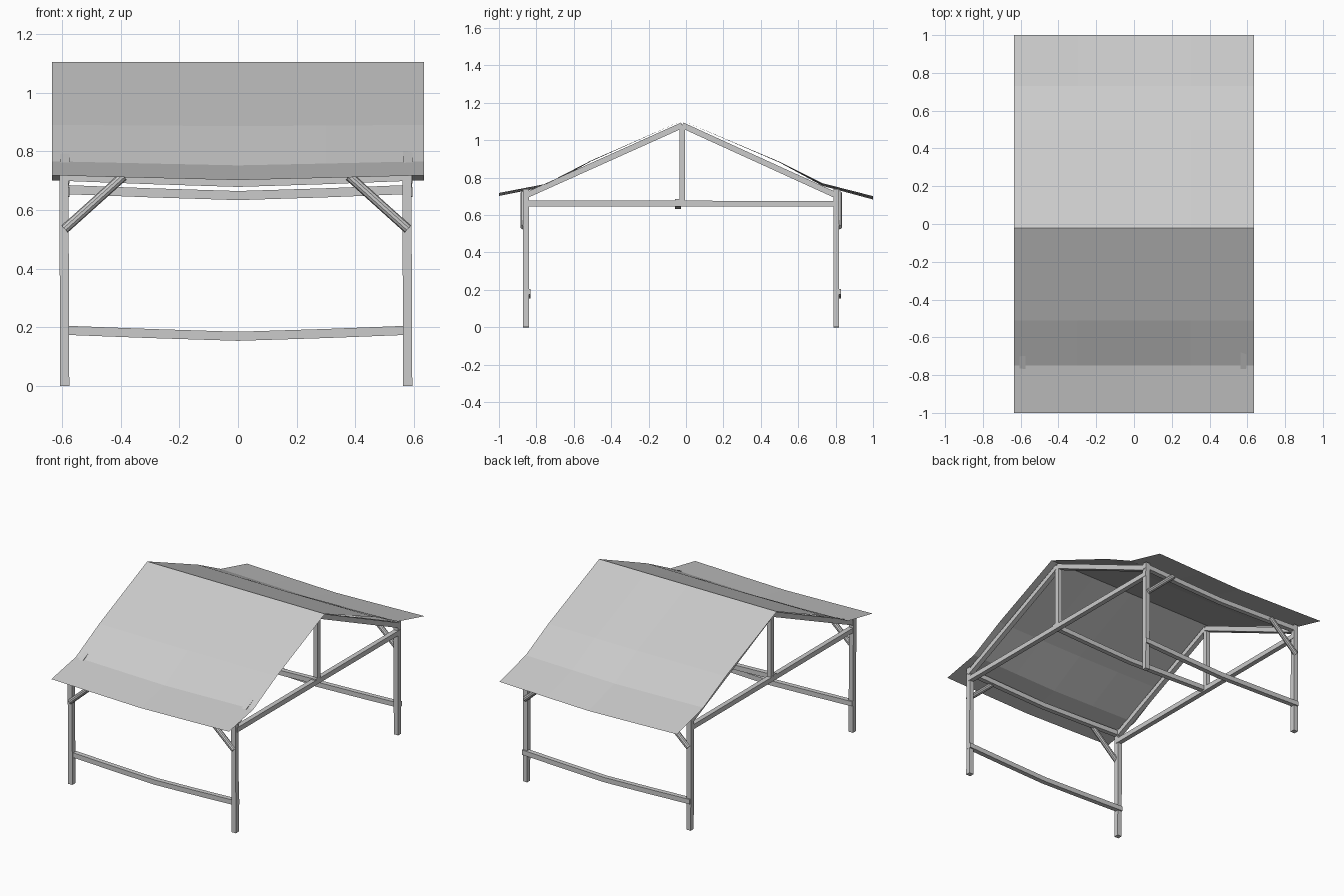
import bpy, bmesh
from mathutils import Vector

if "Cube" in bpy.data.objects:
    bpy.data.objects.remove(bpy.data.objects["Cube"])

W = 0.031          # timber thickness
FRONT, BACK = -0.855, 0.803
RIDGE_Y = -0.02
LEFT, RIGHT = -0.591, 0.579


def make_object(name, bm):
    bmesh.ops.recalc_face_normals(bm, faces=bm.faces)
    mesh = bpy.data.meshes.new(name)
    bm.to_mesh(mesh)
    bm.free()
    ob = bpy.data.objects.new(name, mesh)
    bpy.context.collection.objects.link(ob)
    return ob


def timber(name, points, w=W):
    """Square timber swept along a path of points."""
    pts = [Vector(p) for p in points]
    d = (pts[-1] - pts[0]).normalized()
    ref = Vector((1, 0, 0)) if abs(d.x) < 0.3 else Vector((0, 1, 0))
    up = d.cross(ref).normalized() * w / 2
    side = up.cross(d).normalized() * w / 2
    bm = bmesh.new()
    rings = [[bm.verts.new(p + up * a + side * b)
              for a, b in ((1, 1), (1, -1), (-1, -1), (-1, 1))] for p in pts]
    for r, s in zip(rings, rings[1:]):
        for i in range(4):
            j = (i + 1) % 4
            bm.faces.new((r[i], r[j], s[j], s[i]))
    bm.faces.new(rings[0])
    bm.faces.new(rings[-1])
    return make_object(name, bm)


def sagging(name, y, z, drop=0.021):
    """Lengthwise timber drooping in the middle."""
    path = ((LEFT - 0.015, 0), (-0.3, 0.55), (0, 1), (0.3, 0.55), (RIGHT + 0.015, 0))
    return timber(name, [(x, y, z - drop * s) for x, s in path])


def brace(name, a, b):
    """Round diagonal pole."""
    a, b = Vector(a), Vector(b)
    bpy.ops.mesh.primitive_cylinder_add(vertices=10, radius=0.016,
                                        depth=(b - a).length, location=(a + b) / 2)
    ob = bpy.context.object
    ob.name = name
    ob.rotation_euler = (b - a).to_track_quat('Z', 'Y').to_euler()
    bpy.ops.object.shade_smooth_by_angle()


# End frames: posts, tie beam, king post and rafters
for side, x in (("left", LEFT), ("right", RIGHT)):
    for end, y in (("front", FRONT), ("back", BACK)):
        timber(f"{end}_{side}_post", [(x, y, 0), (x - 0.003, y, 0.74)])
        timber(f"{end}_{side}_rafter", [(x, y, 0.705), (x, RIDGE_Y, 1.08)])
    timber(f"{side}_tie_beam", [(x, FRONT, 0.662), (x, BACK + 0.015, 0.66)])
    timber(f"{side}_king_post", [(x, RIDGE_Y, 0.65), (x, RIDGE_Y, 1.08)], 0.029)

# Sagging rails, eave beams and the middle beam
for end, y, out in (("front", FRONT, -1), ("back", BACK, 1)):
    sagging(f"{end}_rail", y + 0.009, 0.19)
    sagging(f"{end}_eave_beam", y, 0.715)
    # Corner braces on the outside of the posts
    for side, x, s in (("left", LEFT, 1), ("right", RIGHT, -1)):
        brace(f"{end}_{side}_brace", (x, y + out * 0.015, 0.535),
              (x + s * 0.2, y + out * 0.015, 0.715))
sagging("middle_beam", RIDGE_Y - 0.022, 0.67)

# Thin roof sheet: (y, z, sag at the middle)
profile = [(-1.0, 0.718, 0.016), (-0.75, 0.766, 0.014), (-0.51, 0.89, 0.004),
           (RIDGE_Y, 1.105, 0), (0.5, 0.885, 0.004), (0.73, 0.77, 0.014),
           (1.0, 0.701, 0.018)]
columns = [(-0.635, 0), (-0.3, 0.55), (0, 1), (0.3, 0.55), (0.635, 0)]
bm = bmesh.new()
grid = [[bm.verts.new((x, y, z - sag * s)) for x, s in columns] for y, z, sag in profile]
for r, s in zip(grid, grid[1:]):
    for i in range(len(columns) - 1):
        bm.faces.new((r[i], r[i + 1], s[i + 1], s[i]))
make_object("roof_sheet", bm)
